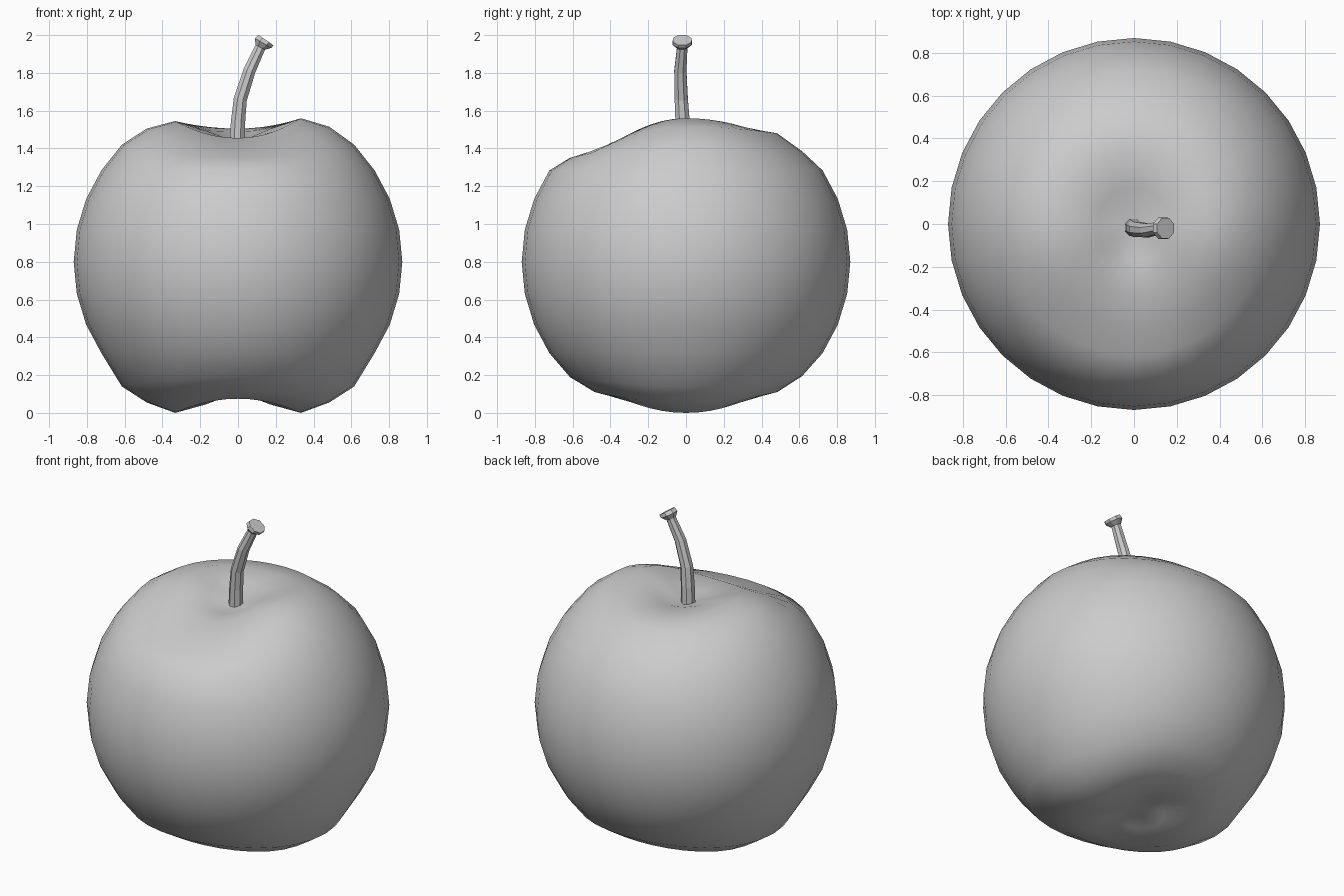
import bpy, bmesh, math
from mathutils import Vector, Matrix

if "Cube" in bpy.data.objects:
    bpy.data.objects.remove(bpy.data.objects["Cube"])


def make_object(name, bm):
    bmesh.ops.recalc_face_normals(bm, faces=bm.faces)
    mesh = bpy.data.meshes.new(name)
    bm.to_mesh(mesh)
    bm.free()
    obj = bpy.data.objects.new(name, mesh)
    bpy.context.collection.objects.link(obj)
    return obj


def bridge(bm, rings):
    for a, b in zip(rings, rings[1:]):
        n = len(a)
        for i in range(n):
            j = (i + 1) % n
            bm.faces.new((a[i], a[j], b[j], b[i]))


def fan(bm, ring, tip):
    for i in range(len(ring)):
        bm.faces.new((ring[i], ring[(i + 1) % len(ring)], tip))


# Apple body: rings whose height differs at right, left, front and back
SEGMENTS, RADIUS, CENTRE = 32, 0.87, 0.80
profile = [  # radius, z right, z left, z front, z back
    (0.17, 0.045, 0.045, 0.09, 0.09),
    (0.333, 0.0, 0.0, 0.075, 0.075),
    (0.483, 0.055, 0.055, 0.11, 0.11),
    (0.615, 0.14, 0.14, 0.19, 0.195),
]
for step in range(-3, 4):
    a = math.radians(11.25 * step)
    profile.append((RADIUS * math.cos(a),) + (CENTRE + RADIUS * math.sin(a),) * 4)
profile += [
    (0.615, 1.42, 1.42, 1.35, 1.385),
    (0.483, 1.515, 1.505, 1.385, 1.48),
    (0.333, 1.56, 1.545, 1.455, 1.505),
    (0.17, 1.505, 1.495, 1.44, 1.49),
]
bm = bmesh.new()
rings = []
for r, right, left, front, back in profile:
    ring = []
    for i in range(SEGMENTS):
        a = math.tau * i / SEGMENTS
        c, s = math.cos(a), math.sin(a)
        z = (right if c > 0 else left) * c * c + (back if s > 0 else front) * s * s
        ring.append(bm.verts.new((r * c, r * s, z)))
    rings.append(ring)
bridge(bm, rings)
fan(bm, rings[0], bm.verts.new((0, 0, 0.11)))
fan(bm, rings[-1], bm.verts.new((0, 0, 1.43)))
body = make_object("apple_body", bm)
for face in body.data.polygons:
    face.use_smooth = True

# Stem: eight-sided bent tube with a flared, tilted head
stem_rings = [  # x, y, z, radius, tilt in degrees
    (-0.005, -0.015, 1.41, 0.043, 2),
    (0.0, -0.018, 1.54, 0.041, 4),
    (0.012, -0.025, 1.66, 0.038, 12),
    (0.06, -0.03, 1.81, 0.035, 20),
    (0.118, -0.02, 1.935, 0.03, 26),
    (0.133, -0.02, 1.958, 0.055, 30),
    (0.148, -0.02, 1.974, 0.052, 35),
]
bm = bmesh.new()
rings = []
for x, y, z, r, tilt in stem_rings:
    turn = Matrix.Rotation(math.radians(tilt), 3, 'Y')
    ring = []
    for i in range(8):
        a = math.tau * (i + 0.5) / 8
        offset = turn @ Vector((r * math.cos(a), r * math.sin(a), 0))
        ring.append(bm.verts.new(Vector((x, y, z)) + offset))
    rings.append(ring)
bridge(bm, rings)
bm.faces.new(rings[0])
bm.faces.new(rings[-1])
make_object("apple_stem", bm)
